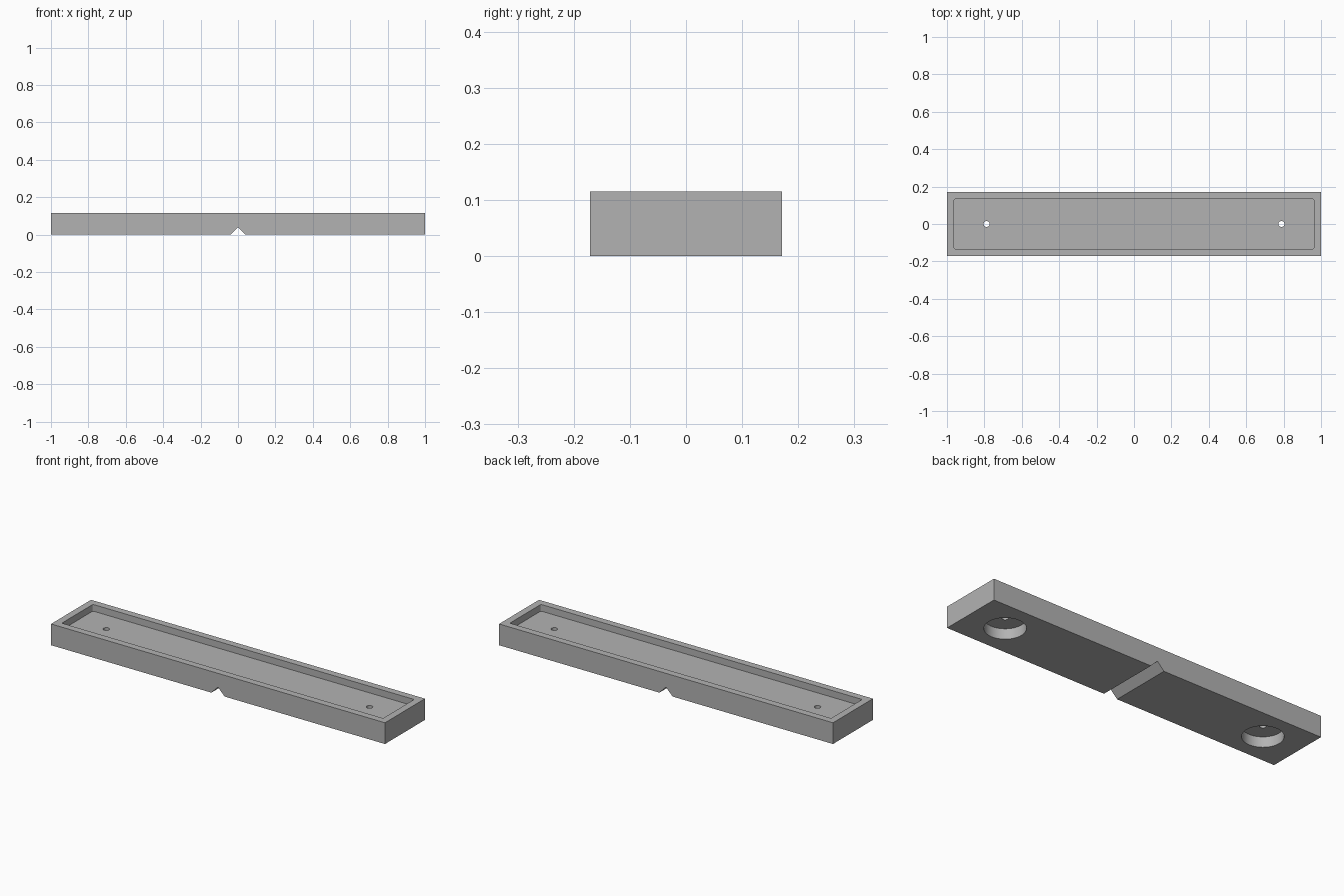
import bpy, bmesh, math

cube = bpy.data.objects.get("Cube")
if cube:
    bpy.data.objects.remove(cube, do_unlink=True)

LENGTH, WIDTH, HEIGHT = 2.0, 0.342, 0.115
RIM, RECESS = 0.038, 0.036
NOTCH = 0.04
HOLE_X, HOLE_R = 0.788, 0.016
SOCKET_R, SOCKET_DEPTH = 0.1, 0.056

grey = bpy.data.materials.new("plain grey")
grey.use_nodes = True
colour = (0.45, 0.45, 0.45, 1)
grey.diffuse_color = colour
grey.node_tree.nodes["Principled BSDF"].inputs["Base Color"].default_value = colour


def prism(name, outline, vector):
    """Extrude a closed outline of 3D points along a vector."""
    bm = bmesh.new()
    face = bm.faces.new([bm.verts.new(p) for p in outline])
    top = bmesh.ops.extrude_face_region(bm, geom=[face])["geom"]
    verts = [v for v in top if isinstance(v, bmesh.types.BMVert)]
    bmesh.ops.translate(bm, verts=verts, vec=vector)
    bmesh.ops.recalc_face_normals(bm, faces=bm.faces)
    mesh = bpy.data.meshes.new(name)
    bm.to_mesh(mesh)
    bm.free()
    obj = bpy.data.objects.new(name, mesh)
    bpy.context.collection.objects.link(obj)
    mesh.materials.append(grey)
    return obj


def circle(x, z, radius, sides):
    turn = math.tau / sides
    return [(x + radius * math.cos(i * turn), radius * math.sin(i * turn), z)
            for i in range(sides)]


def rounded_rectangle(hx, hy, z, r, steps=4):
    points = []
    for quarter, (sx, sy) in enumerate([(1, 1), (-1, 1), (-1, -1), (1, -1)]):
        for i in range(steps + 1):
            a = (quarter + i / steps) * math.pi / 2
            points.append((sx * (hx - r) + r * math.cos(a),
                           sy * (hy - r) + r * math.sin(a), z))
    return points


# Bar with a V notch across the underside
hx, hy = LENGTH / 2, WIDTH / 2
profile = [(-hx, 0), (-NOTCH, 0), (0, NOTCH), (NOTCH, 0),
           (hx, 0), (hx, HEIGHT), (-hx, HEIGHT)]
bar = prism("tray_bar", [(x, -hy, z) for x, z in profile], (0, WIDTH, 0))

# Shallow tray recess, round sockets below and small through holes
floor = HEIGHT - RECESS
cutters = [prism("recess_cutter",
                 rounded_rectangle(hx - RIM, hy - RIM, floor, 0.008),
                 (0, 0, HEIGHT))]
for side, x in (("right", -HOLE_X), ("left", HOLE_X)):
    cutters.append(prism(side + "_socket_cutter",
                         circle(x, -0.05, SOCKET_R, 64),
                         (0, 0, 0.05 + SOCKET_DEPTH)))
    cutters.append(prism(side + "_hole_cutter",
                         circle(x, 0.02, HOLE_R, 24), (0, 0, HEIGHT)))

bpy.context.view_layer.objects.active = bar
for cutter in cutters:
    cut = bar.modifiers.new(cutter.name, "BOOLEAN")
    cut.operation = "DIFFERENCE"
    cut.solver = "EXACT"
    cut.object = cutter
    bpy.ops.object.modifier_apply(modifier=cut.name)
for cutter in cutters:
    bpy.data.objects.remove(cutter, do_unlink=True)

# Smooth the round walls, keep the edges sharp
bpy.ops.object.select_all(action="DESELECT")
bar.select_set(True)
bpy.ops.object.shade_smooth_by_angle(angle=math.radians(30))
